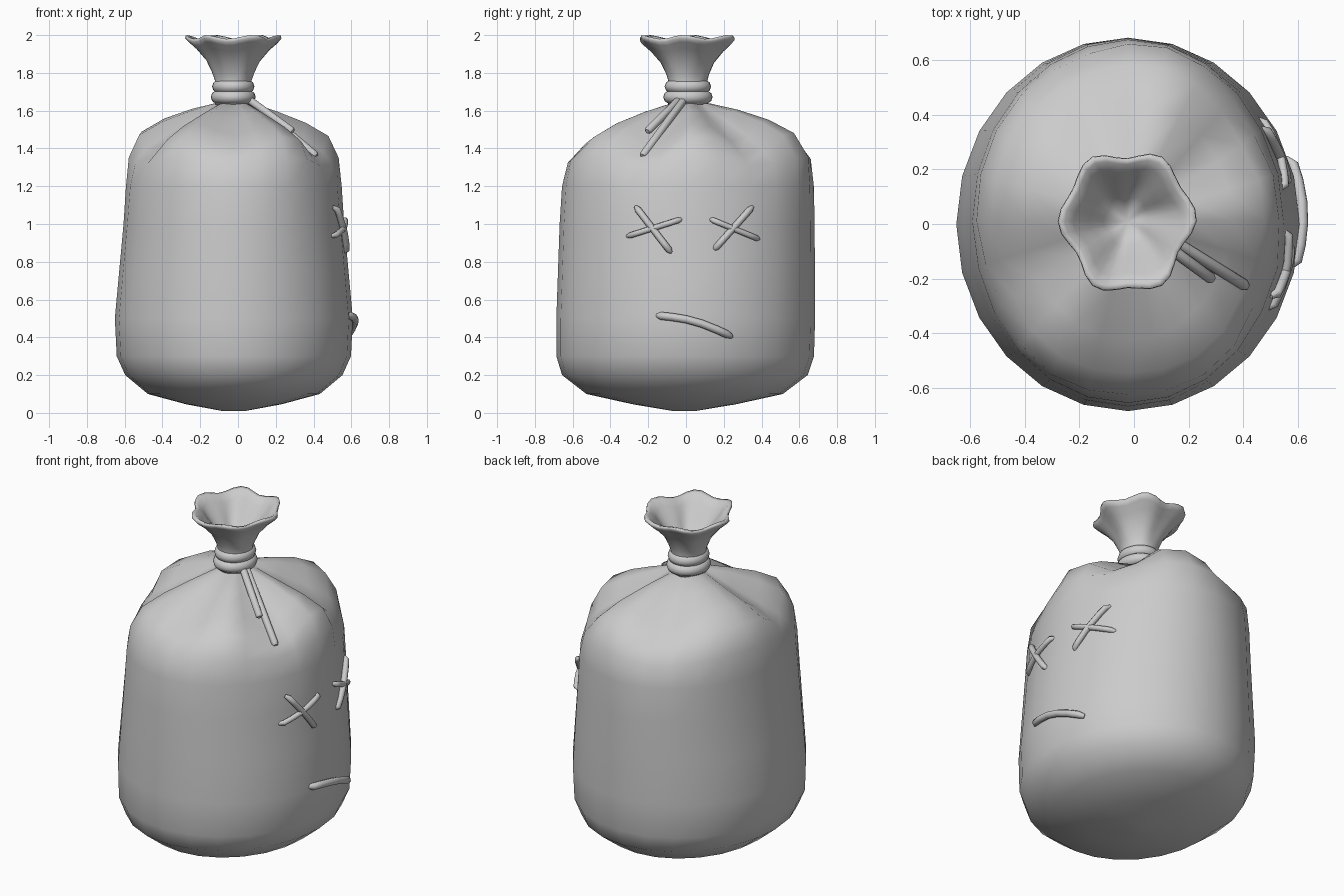
import bpy, bmesh
from math import sin, cos, pi, sqrt, tau, radians, degrees, exp

cube = bpy.data.objects.get("Cube")
if cube:
    bpy.data.objects.remove(cube, do_unlink=True)

mat = bpy.data.materials.new("plain grey cloth")
mat.use_nodes = True
GREY = (0.6, 0.6, 0.6, 1)
mat.diffuse_color = GREY
mat.node_tree.nodes["Principled BSDF"].inputs["Base Color"].default_value = GREY


def loft(name, rings, n, place):
    """Skin rings bottom to top; place(ring, angle) gives each point."""
    bm = bmesh.new()
    loops = [[bm.verts.new(place(r, tau * i / n)) for i in range(n)] for r in rings]
    for a, b in zip(loops, loops[1:]):
        for i in range(n):
            j = (i + 1) % n
            bm.faces.new((a[i], a[j], b[j], b[i]))
    for loop, flip in ((loops[0], True), (loops[-1], False)):
        centre = bm.verts.new(sum((v.co for v in loop), loop[0].co * 0) / n)
        for i in range(n):
            pair = (loop[i], loop[(i + 1) % n])
            bm.faces.new((*(pair[::-1] if flip else pair), centre))
    mesh = bpy.data.meshes.new(name)
    bm.to_mesh(mesh)
    bm.free()
    mesh.materials.append(mat)
    mesh.shade_smooth()
    ob = bpy.data.objects.new(name, mesh)
    bpy.context.collection.objects.link(ob)


# Sack body: height, half width, half depth, pleat drop, pleat pinch
body_rings = [
    (0.01, 0.06, 0.06, 0, 0), (0.045, 0.25, 0.27, 0, 0),
    (0.10, 0.455, 0.52, 0, 0), (0.20, 0.575, 0.65, 0, 0),
    (0.30, 0.62, 0.682, 0, 0), (0.50, 0.63, 0.685, 0, 0),
    (0.75, 0.607, 0.68, 0, 0), (1.00, 0.584, 0.675, 0, 0),
    (1.20, 0.572, 0.67, 0, 0.01), (1.36, 0.56, 0.66, 0.05, 0.05),
    (1.49, 0.505, 0.58, 0.13, 0.05), (1.56, 0.38, 0.44, 0.13, 0),
    (1.61, 0.23, 0.27, 0.08, 0), (1.64, 0.10, 0.11, 0.01, 0)]

# Pleat valleys: direction in degrees, depth, width in degrees
valleys = [(-90, 0.7, 26), (-25, 1.1, 18), (35, 1.0, 18), (110, 0.75, 22), (205, 1.0, 18)]


def body_point(ring, t):
    z, rx, ry, drop, pinch = ring
    valley = 0
    for direction, depth, width in valleys:
        away = (degrees(t) - direction + 180) % 360 - 180
        valley += depth * exp(-(away / width) ** 2)
    k = 1 - pinch * valley
    lean = 0.015 * (z - 0.6)
    return (-0.022 + rx * k * cos(t), lean + ry * k * sin(t), z - drop * valley)


loft("sack_body", body_rings, 24, body_point)

# Gathered open top, outside up and then down the inside: height, radius, ripple
top_rings = [
    (1.62, 0.1, 0), (1.76, 0.1, 0), (1.80, 0.113, 0.03), (1.86, 0.14, 0.05),
    (1.92, 0.19, 0.06), (1.955, 0.228, 0.07), (1.975, 0.246, 0.07),
    (1.99, 0.243, 0.07), (1.985, 0.222, 0.07), (1.95, 0.19, 0.08),
    (1.88, 0.135, 0.10), (1.82, 0.085, 0.08), (1.78, 0.04, 0)]


def top_point(ring, t):
    z, r, ripple = ring
    wave = cos(6 * t - 0.2) + 0.4 * sin(3 * t)
    k = r * (1 + ripple * wave)
    return (-0.025 + 0.97 * k * cos(t), 0.01 + 1.04 * k * sin(t),
            z + 0.15 * ripple * cos(6 * t + 0.6))


loft("gathered_top", top_rings, 36, top_point)

# Two turns of cord around the neck
for name, z, r in (("lower_tie", 1.672, 0.083), ("upper_tie", 1.728, 0.076)):
    bpy.ops.mesh.primitive_torus_add(major_radius=r, minor_radius=0.036,
                                     major_segments=28, minor_segments=10,
                                     location=(-0.025, 0.01, z))
    tie = bpy.context.object
    tie.name = name
    tie.scale.y = 1.1
    tie.data.materials.append(mat)
    tie.data.shade_smooth()


def cord(name, points, radius):
    """Round-ended tube through the points."""
    curve = bpy.data.curves.new(name, "CURVE")
    curve.dimensions = "3D"
    curve.bevel_depth = radius
    curve.bevel_resolution = 2
    curve.use_fill_caps = True
    spline = curve.splines.new("POLY")
    spline.points.add(len(points) - 1)
    for p, co in zip(spline.points, points):
        p.co = (*co, 1)
    for p in (spline.points[0], spline.points[-1]):
        p.radius = 0.6
    curve.materials.append(mat)
    ob = bpy.data.objects.new(name, curve)
    bpy.context.collection.objects.link(ob)
    bpy.ops.object.select_all(action="DESELECT")
    ob.select_set(True)
    bpy.context.view_layer.objects.active = ob
    bpy.ops.object.convert(target="MESH")
    bpy.context.object.data.shade_smooth()


def lerp(a, b, f):
    return tuple(p + (q - p) * f for p, q in zip(a, b))


# Loose cord ends hanging from the tie
for name, a, b in (
        ("short_cord_end", (0.05, -0.03, 1.665), (0.29, -0.205, 1.49)),
        ("long_cord_end", (0.06, -0.01, 1.66), (0.415, -0.23, 1.36))):
    cord(name, [lerp(a, b, f) for f in (0, 0.04, 0.5, 0.97, 1)], 0.021)


def on_face(y, z, lift):
    """Point just outside the stitched side of the sack."""
    rx = 0.582 + max(0, 1.0 - z) * 0.084
    return (-0.022 + rx * sqrt(1 - (y / 0.68) ** 2) + lift, y, z)


def stitch(name, a, b, radius, sag=0):
    fractions = (0, 0.06, 0.2, 0.4, 0.6, 0.8, 0.94, 1)
    points = []
    for f in fractions:
        y, z = lerp(a, b, f)
        lift = -0.012 if f in (0, 1) else 0.006 + 0.01 * sin(pi * f)
        points.append(on_face(y, z + sag * sin(pi * f), lift))
    cord(name, points, radius)


# Crossed eye stitches and the crooked mouth
stitch("right_eye_long_stitch", (-0.265, 1.09), (-0.08, 0.85), 0.018)
stitch("right_eye_short_stitch", (-0.31, 0.935), (-0.025, 1.025), 0.016)
stitch("left_eye_long_stitch", (0.35, 1.09), (0.15, 0.865), 0.018)
stitch("left_eye_short_stitch", (0.13, 1.025), (0.385, 0.92), 0.016)
stitch("mouth_stitch", (-0.155, 0.515), (0.24, 0.405), 0.021, 0.025)
